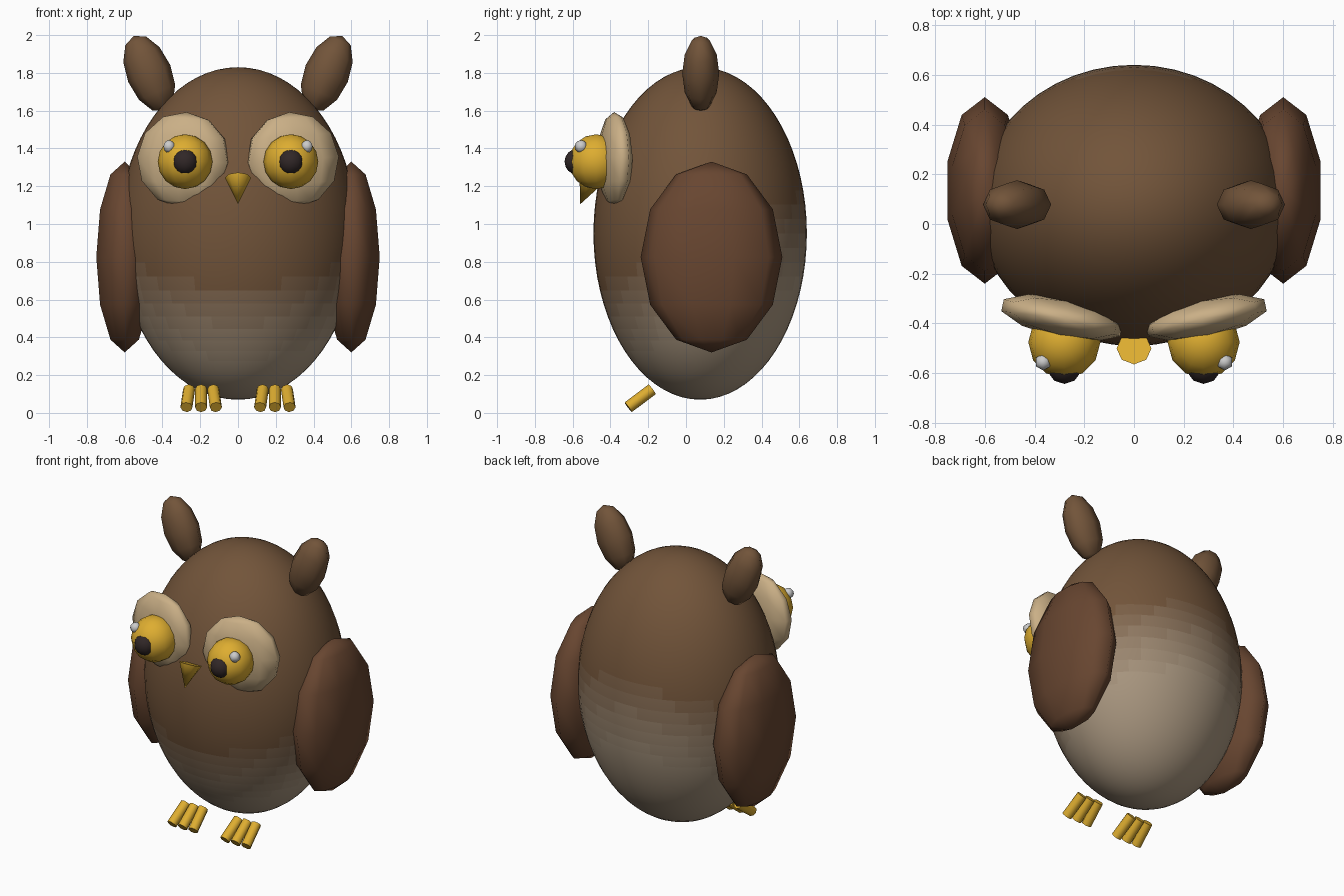
import bpy, bmesh
from math import radians
from mathutils import Matrix, Vector, Euler

if "Cube" in bpy.data.objects:
    bpy.data.objects.remove(bpy.data.objects["Cube"])


def material(name, rgb):
    m = bpy.data.materials.new(name)
    m.diffuse_color = (*rgb, 1)
    m.use_nodes = True
    m.node_tree.nodes["Principled BSDF"].inputs["Base Color"].default_value = m.diffuse_color
    return m


BROWN = (0.168, 0.089, 0.042)
CREAM = (0.40, 0.31, 0.216)
feather = material("feather_brown", BROWN)
wing_mat = material("wing_brown", (0.138, 0.061, 0.03))
tan = material("face_tan", (0.59, 0.43, 0.24))
gold = material("gold", (0.73, 0.42, 0.03))
dark = material("pupil_dark", (0.03, 0.02, 0.02))
white = material("glint_white", (0.9, 0.9, 0.9))


def finish(name, bm, mat):
    me = bpy.data.meshes.new(name)
    bm.to_mesh(me)
    bm.free()
    ob = bpy.data.objects.new(name, me)
    bpy.context.collection.objects.link(ob)
    if mat:
        me.materials.append(mat)
    return ob


def ellipsoid(name, loc, radii, segs, rings, mat, rot=(0, 0, 0)):
    bm = bmesh.new()
    m = Matrix.LocRotScale(Vector(loc), Euler([radians(a) for a in rot]), Vector(radii))
    bmesh.ops.create_uvsphere(bm, u_segments=segs, v_segments=rings, radius=1, matrix=m)
    for f in bm.faces:
        f.smooth = True
    return finish(name, bm, mat)


def rod(name, a, b, ra, rb, segs, mat):
    """Cone or cylinder running from point a to point b."""
    a, b = Vector(a), Vector(b)
    bm = bmesh.new()
    m = Matrix.Translation((a + b) / 2) @ (b - a).to_track_quat('Z', 'Y').to_matrix().to_4x4()
    bmesh.ops.create_cone(bm, cap_ends=True, segments=segs, radius1=ra, radius2=rb,
                          depth=(b - a).length, matrix=m)
    bmesh.ops.remove_doubles(bm, verts=bm.verts, dist=1e-5)
    axis = (b - a).normalized()
    for f in bm.faces:
        f.smooth = abs(f.normal.dot(axis)) < 0.9
    for e in bm.edges:
        if any(not f.smooth for f in e.link_faces):
            e.smooth = False
    return finish(name, bm, mat)


# Body: egg that fades from brown to cream toward the lower back
body = ellipsoid("body", (0, 0.075, 0.95), (0.63, 0.565, 0.88), 48, 36, None)
LEVELS = 10
for i in range(LEVELS):
    t = i / (LEVELS - 1)
    body.data.materials.append(material(
        f"body_tone_{i}", [p + (q - p) * t for p, q in zip(BROWN, CREAM)]))
for f in body.data.polygons:
    h = f.center.z - 0.45 * f.center.y
    t = min(1, max(0, (0.9 - h) / 0.5))
    f.material_index = round(t * (LEVELS - 1))

# Beak
rod("beak", (0, -0.50, 1.245), (0, -0.56, 1.105), 0.07, 0, 8, gold)

for side, s in (("left", -1), ("right", 1)):
    # Wings and ear tufts
    ellipsoid(f"wing_{side}", (s * 0.6, 0.135, 0.825), (0.158, 0.375, 0.505), 10, 6, wing_mat)
    ellipsoid(f"ear_tuft_{side}", (s * 0.47, 0.078, 1.797), (0.12, 0.098, 0.215), 8, 6,
              feather, (0, s * 22.5, 0))
    # Eyes: tan disc, golden ball, pupil and glint
    ellipsoid(f"eye_disc_{side}", (s * 0.29, -0.377, 1.34), (0.257, 0.08, 0.253), 10, 6,
              tan, (0, s * -4, s * 12))
    ellipsoid(f"eye_{side}", (s * 0.28, -0.475, 1.33), (0.145, 0.145, 0.145), 12, 8, gold)
    ellipsoid(f"pupil_{side}", (s * 0.28, -0.573, 1.33), (0.07, 0.07, 0.07), 10, 8, dark)
    ellipsoid(f"eye_glint_{side}", (s * 0.365, -0.555, 1.41), (0.034, 0.034, 0.034), 6, 6, white)
    # Toes, slightly fanned
    for k in (-1, 0, 1):
        rod(f"toe_{side}_{k + 2}", (s * (0.195 + k * 0.064), -0.179, 0.125),
            (s * (0.195 + k * 0.078), -0.306, 0.03), 0.032, 0.032, 8, gold)
